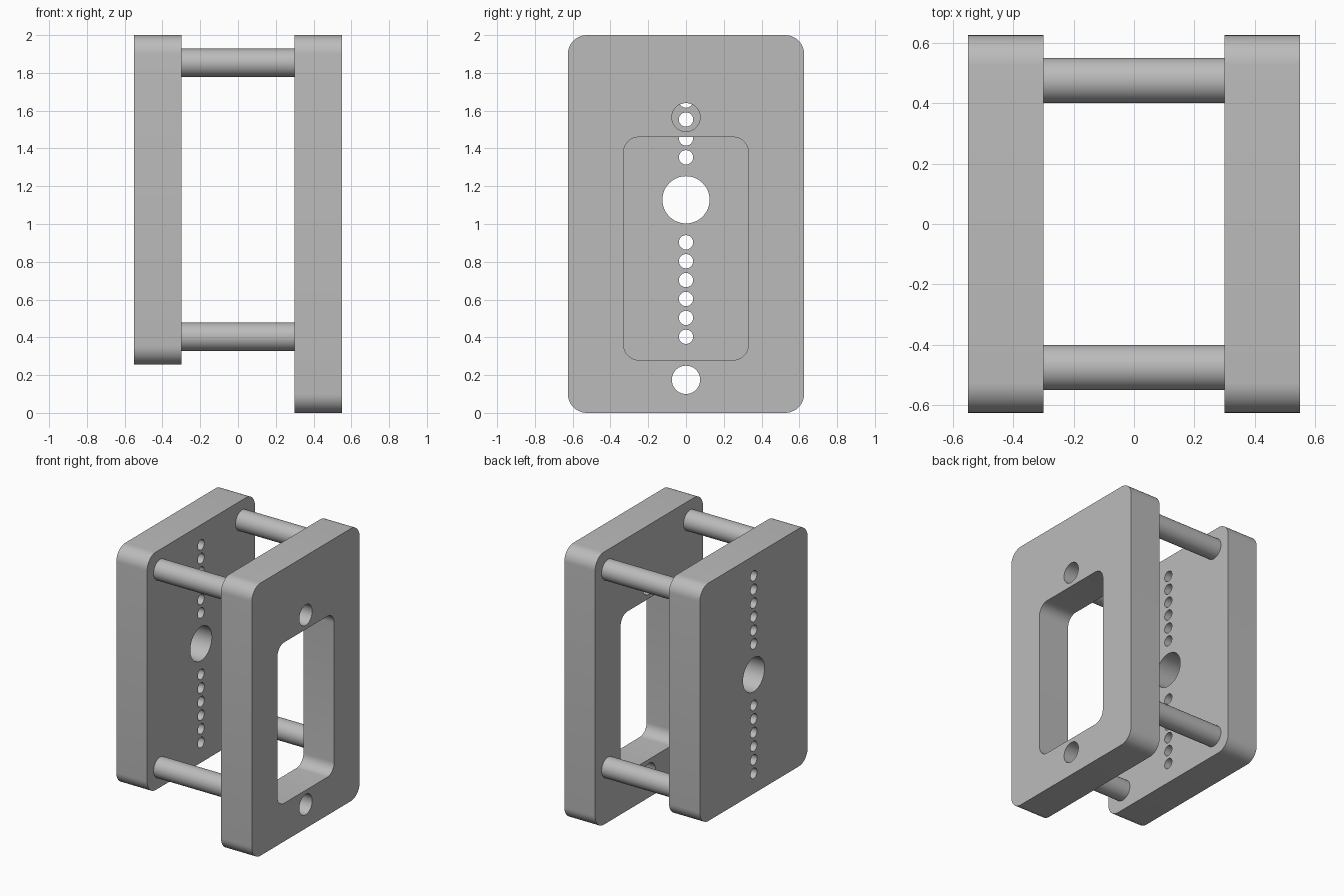
import bpy, bmesh, math
from mathutils import Vector

cube = bpy.data.objects.get("Cube")
if cube:
    bpy.data.objects.remove(cube, do_unlink=True)

grey = bpy.data.materials.new("plain grey")
grey.use_nodes = True
grey.diffuse_color = (0.5, 0.5, 0.5, 1)
grey.node_tree.nodes["Principled BSDF"].inputs["Base Color"].default_value = (0.5, 0.5, 0.5, 1)


def circle(z, radius, count=40):
    steps = [2 * math.pi * i / count for i in range(count)]
    return [(radius * math.cos(a), z + radius * math.sin(a)) for a in steps]


def rounded_rect(half_width, bottom, top, radius, steps=10):
    points = []
    corners = [(1, top - radius), (-1, top - radius), (-1, bottom + radius), (1, bottom + radius)]
    for quarter, (side, z) in enumerate(corners):
        for i in range(steps + 1):
            a = math.pi / 2 * (quarter + i / steps)
            points.append((side * (half_width - radius) + radius * math.cos(a), z + radius * math.sin(a)))
    return points


def finish(obj):
    obj.data.materials.append(grey)
    bpy.ops.object.select_all(action="DESELECT")
    obj.select_set(True)
    bpy.context.view_layer.objects.active = obj
    bpy.ops.object.shade_smooth_by_angle(angle=math.radians(30))


def make_plate(name, x, thickness, loops):
    """Fill an outline with holes in the YZ plane, then extrude it along X."""
    bm = bmesh.new()
    for loop in loops:
        verts = [bm.verts.new((x, y, z)) for y, z in loop]
        for i, v in enumerate(verts):
            bm.edges.new((verts[i - 1], v))
    bmesh.ops.triangle_fill(bm, edges=bm.edges[:], use_beauty=True, normal=Vector((1, 0, 0)))
    result = bmesh.ops.extrude_face_region(bm, geom=bm.faces[:], use_keep_orig=True)
    moved = [g for g in result["geom"] if isinstance(g, bmesh.types.BMVert)]
    bmesh.ops.translate(bm, verts=moved, vec=(thickness, 0, 0))
    bmesh.ops.recalc_face_normals(bm, faces=bm.faces[:])
    mesh = bpy.data.meshes.new(name)
    bm.to_mesh(mesh)
    bm.free()
    obj = bpy.data.objects.new(name, mesh)
    bpy.context.collection.objects.link(obj)
    finish(obj)


# Plate with a rounded window and two round holes
make_plate("window_plate", 0.3, 0.25, [
    rounded_rect(0.625, 0, 2, 0.1),
    rounded_rect(0.33, 0.28, 1.46, 0.08),
    circle(0.175, 0.075),
    circle(1.565, 0.075),
])

# Plate with a central bore and a row of small holes above and below it
middle = 1.128
row = [circle(middle + s * (0.225 + 0.1 * i), 0.038, 24) for s in (-1, 1) for i in range(6)]
make_plate("perforated_plate", -0.55, 0.25,
           [rounded_rect(0.625, 0.255, 2, 0.1), circle(middle, 0.125, 48)] + row)

# Four rods joining the plates
for side, y in (("front", -0.475), ("back", 0.475)):
    for level, z in (("lower", 0.403), ("upper", 1.853)):
        bpy.ops.mesh.primitive_cylinder_add(vertices=40, radius=0.075, depth=0.6,
                                            location=(0, y, z), rotation=(0, math.pi / 2, 0))
        rod = bpy.context.object
        rod.name = f"{side}_{level}_rod"
        finish(rod)
